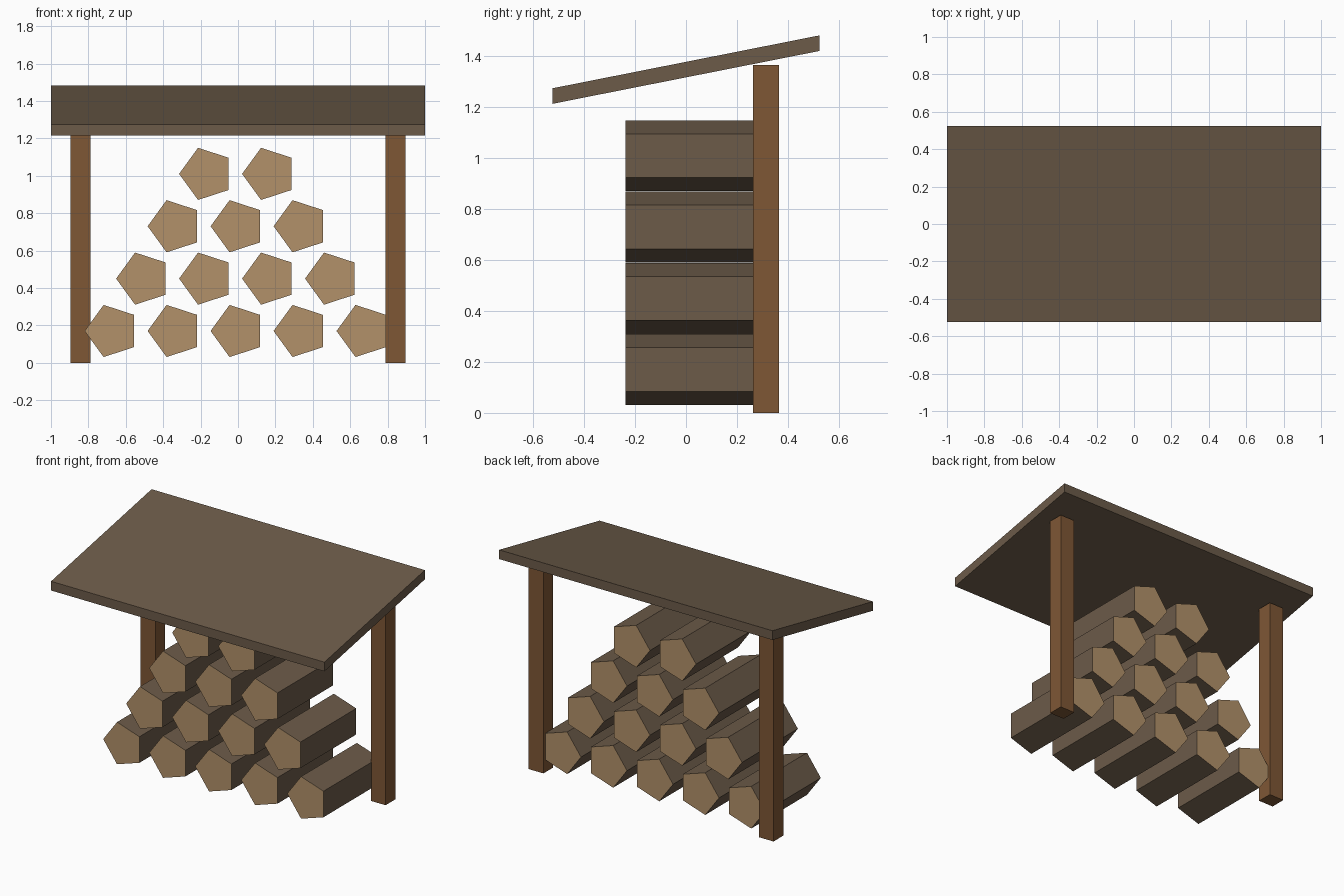
import bpy
import bmesh
from math import pi
from mathutils import Matrix, Vector

if "Cube" in bpy.data.objects:
    bpy.data.objects.remove(bpy.data.objects["Cube"], do_unlink=True)


def make_material(name, rgb):
    linear = [((c / 255 + 0.055) / 1.055) ** 2.4 for c in rgb] + [1.0]
    mat = bpy.data.materials.new(name)
    mat.use_nodes = True
    mat.diffuse_color = linear
    mat.node_tree.nodes["Principled BSDF"].inputs["Base Color"].default_value = linear
    return mat


bark = make_material("bark brown", (108, 91, 73))
cut_wood = make_material("cut wood", (178, 145, 106))
post_wood = make_material("post wood", (126, 87, 53))


def add_object(name, bm, materials):
    bmesh.ops.recalc_face_normals(bm, faces=bm.faces)
    mesh = bpy.data.meshes.new(name)
    bm.to_mesh(mesh)
    bm.free()
    for mat in materials:
        mesh.materials.append(mat)
    obj = bpy.data.objects.new(name, mesh)
    bpy.context.collection.objects.link(obj)
    return obj


def box(low, high):
    low, high = Vector(low), Vector(high)
    bm = bmesh.new()
    bmesh.ops.create_cube(bm, size=1)
    bmesh.ops.scale(bm, vec=high - low, verts=bm.verts)
    bmesh.ops.translate(bm, vec=(low + high) / 2, verts=bm.verts)
    return bm


# Sloping roof with plumb-cut ends
roof = box((-1, -0.525, 1.318), (1, 0.525, 1.379))
for v in roof.verts:
    v.co.z += v.co.y * 0.198
add_object("roof", roof, [bark])

# Two back posts
for side, name in ((-1, "right_post"), (1, "left_post")):
    x = side * 0.842
    add_object(name, box((x - 0.054, 0.263, 0), (x + 0.054, 0.365, 1.367)), [post_wood])

# Log pile: five-sided logs, one corner pointing to -x
LOG_FRONT, LOG_BACK, SPACING = -0.238, 0.345, 0.3367
log_mesh = bmesh.new()
bmesh.ops.create_cone(log_mesh, cap_ends=True, segments=5, radius1=0.1465,
                      radius2=0.1465, depth=LOG_BACK - LOG_FRONT)
# Turn the first corner to -x whatever its starting angle, then lay the log along y
corner = log_mesh.verts[:][0].co
turn = pi - Vector((1, 0)).angle_signed(Vector((corner.x, corner.y))) * -1
bmesh.ops.rotate(log_mesh, matrix=Matrix.Rotation(turn, 3, "Z"), verts=log_mesh.verts)
bmesh.ops.rotate(log_mesh, matrix=Matrix.Rotation(pi / 2, 3, "X"), verts=log_mesh.verts)
log_mesh.normal_update()
for face in log_mesh.faces:
    face.material_index = 1 if abs(face.normal.y) > 0.9 else 0
first_log = add_object("log", log_mesh, [bark, cut_wood])

for row, count in enumerate((5, 4, 3, 2)):
    for i in range(count):
        log = bpy.data.objects.new(f"log_row{row + 1}_{i + 1}", first_log.data)
        log.location = ((i - (count - 1) / 2) * SPACING,
                        (LOG_FRONT + LOG_BACK) / 2, 0.17 + row * 0.28)
        bpy.context.collection.objects.link(log)
bpy.data.objects.remove(first_log)
